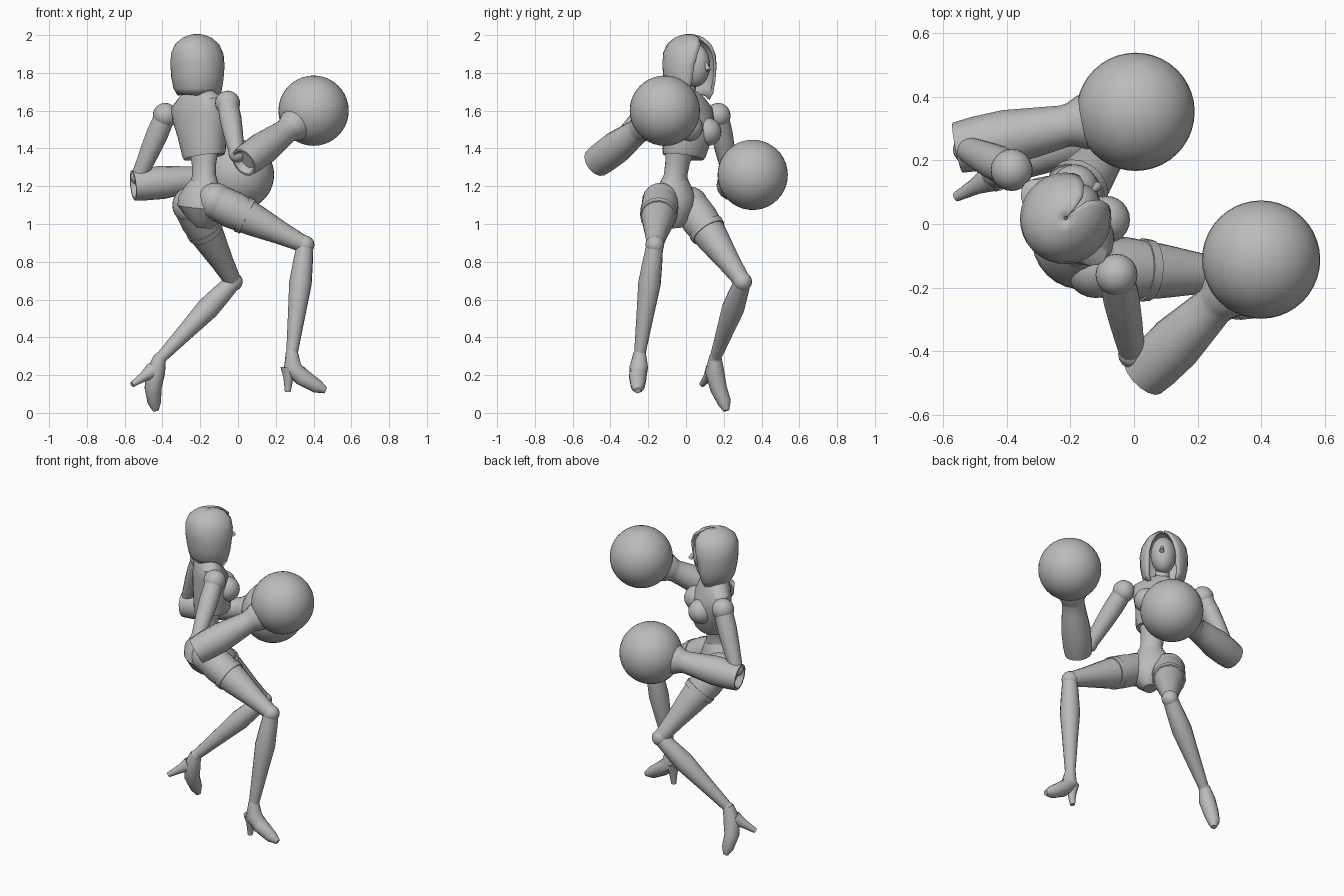
import bpy, bmesh, math
from mathutils import Vector, Matrix

cube = bpy.data.objects.get("Cube")
if cube:
    bpy.data.objects.remove(cube)

grey = bpy.data.materials.new("plain_grey")
grey.use_nodes = True
grey.diffuse_color = (0.5, 0.5, 0.5, 1)
grey.node_tree.nodes["Principled BSDF"].inputs["Base Color"].default_value = (0.5, 0.5, 0.5, 1)

# The figure faces diagonally: FRONT is its facing, SIDE runs across the shoulders
FRONT = Vector((1, 1, 0)).normalized()
SIDE = Vector((-1, 1, 0)).normalized()
UP = Vector((0, 0, 1))


def finish(name, bm, angle=35):
    bmesh.ops.recalc_face_normals(bm, faces=bm.faces)
    mesh = bpy.data.meshes.new(name)
    bm.to_mesh(mesh)
    bm.free()
    mesh.materials.append(grey)
    ob = bpy.data.objects.new(name, mesh)
    bpy.context.collection.objects.link(ob)
    bpy.ops.object.select_all(action='DESELECT')
    ob.select_set(True)
    bpy.context.view_layer.objects.active = ob
    bpy.ops.object.shade_smooth_by_angle(angle=math.radians(angle))
    return ob


def skin(name, rings, closed=True, caps=True, angle=35):
    """Join a stack of point rings into a surface."""
    bm = bmesh.new()
    vs = [[bm.verts.new(p) for p in ring] for ring in rings]
    n = len(rings[0])
    for a, b in zip(vs, vs[1:]):
        for i in range(n if closed else n - 1):
            j = (i + 1) % n
            bm.faces.new((a[i], a[j], b[j], b[i]))
    if caps:
        bm.faces.new(vs[0])
        bm.faces.new(vs[-1])
    return finish(name, bm, angle)


def sweep(name, points, radii, axis=None, sides=16):
    """Round tube along a path; a fixed axis keeps all rings parallel."""
    pts = [Vector(p) for p in points]
    rings = []
    for k, (p, r) in enumerate(zip(pts, radii)):
        t = axis or (pts[min(k + 1, len(pts) - 1)] - pts[max(k - 1, 0)]).normalized()
        u = t.cross(SIDE + UP * 0.3).normalized()
        v = t.cross(u)
        rings.append([p + r * (math.cos(a) * u + math.sin(a) * v)
                      for a in (math.tau * i / sides for i in range(sides))])
    return skin(name, rings)


def limb(name, a, b, profile):
    """Straight limb from a to b; profile holds (fraction, radius)."""
    a, b = Vector(a), Vector(b)
    return sweep(name, [a.lerp(b, t) for t, _ in profile],
                 [r for _, r in profile], (b - a).normalized())


def ball(name, centre, size, segs=24):
    """Ellipsoid with sizes along SIDE, FRONT and UP."""
    sx, sy, sz = size if isinstance(size, tuple) else (size,) * 3
    bm = bmesh.new()
    bmesh.ops.create_uvsphere(bm, u_segments=segs, v_segments=segs // 2, radius=1)
    rot = Matrix((SIDE, FRONT, UP)).transposed().to_4x4()
    bm.transform(Matrix.Translation(centre) @ rot @ Matrix.Diagonal((sx, sy, sz, 1)))
    return finish(name, bm, 60)


def body(name, sections, tilt, sides=24):
    """Loft of ellipses (x, y, z, half width, half depth), leaning sideways."""
    rings = []
    for x, y, z, w, d in sections:
        ring = []
        for i in range(sides):
            a = math.tau * i / sides
            s = w * math.cos(a)
            ring.append(Vector((x, y, z - tilt * s)) + SIDE * s + FRONT * d * math.sin(a))
        rings.append(ring)
    return skin(name, rings)


# Torso: cropped top with a flared hem, bust, narrow waist and pelvis
body("cropped_top", [(-.18, -.03, 1.38, .06, .055), (-.18, -.015, 1.355, .115, .1),
                     (-.18, -.01, 1.37, .122, .107), (-.19, .01, 1.48, .145, .115),
                     (-.205, .01, 1.57, .17, .105), (-.22, .005, 1.64, .175, .08),
                     (-.22, .005, 1.69, .11, .06), (-.215, .005, 1.71, .05, .045)], .17)
for side, s in (("left", -1), ("right", 1)):
    ball(side + "_bust", Vector((-.19, .01, 1.5)) + SIDE * s * .07 + FRONT * .075 - UP * s * .012,
         (.075, .075, .075))
body("waist", [(-.18, -.065, 1.2, .085, .075), (-.18, -.055, 1.26, .066, .058),
               (-.18, -.045, 1.32, .07, .06), (-.18, -.03, 1.4, .085, .07)], .05)
body("pelvis", [(-.175, -.065, .98, .035, .05), (-.18, -.07, 1.02, .08, .09),
                (-.19, -.075, 1.09, .14, .12), (-.19, -.075, 1.14, .135, .115),
                (-.185, -.065, 1.2, .095, .085), (-.18, -.06, 1.23, .075, .068)], -.1)

# Head: neck, face, nose and open hood
limb("neck", (-.215, 0, 1.66), (-.2, .025, 1.8), [(0, .05), (.4, .042), (1, .042)])
face = Vector((-.185, .048, 1.84))
ball("face", face, (.075, .085, .115))
limb("nose", face + FRONT * .075 + UP * .02, face + FRONT * .1 - UP * .025, [(0, .006), (1, .014)])

rings = []
for z, w, d, gap in [(1.685, .1, .1, 48), (1.72, .122, .118, 44), (1.78, .133, .13, 38),
                     (1.85, .136, .138, 35), (1.905, .126, .138, 29), (1.95, .1, .122, 20),
                     (1.98, .065, .085, 8), (1.994, .035, .045, 3), (2.0, .005, .005, 1)]:
    ring = []
    for i in range(25):
        a = math.radians(gap + (360 - 2 * gap) * i / 24)
        drop = .035 * max(0, math.cos(a)) * (2 - z) / .3
        ring.append(Vector((-.215, .018, z - drop)) + FRONT * d * math.cos(a) + SIDE * w * math.sin(a))
    rings.append(ring)
hood = skin("hood", rings, closed=False, caps=False)
shell = hood.modifiers.new("thickness", 'SOLIDIFY')
shell.thickness = .014
shell.offset = 0

# Arms: shoulder ball, upper arm, elbow, bell-shaped cuff and round glove
arms = {"left": ((-.055, -.16, 1.64), (-.005, -.41, 1.37), (.03, -.475, 1.325), (.4, -.112, 1.6)),
        "right": ((-.385, .17, 1.575), (-.525, .235, 1.25), (-.555, .24, 1.205), (.005, .353, 1.26))}
for side, (shoulder, elbow, cuff, glove) in arms.items():
    ball(side + "_shoulder", shoulder, .066)
    limb(side + "_upper_arm", shoulder, elbow, [(0, .055), (.3, .058), (.6, .052), (1, .04)])
    ball(side + "_elbow", elbow, .045, 16)
    limb(side + "_forearm_cuff", cuff, glove,
         [(.06, .05), (0, .068), (0, .08), (.1, .086), (.28, .088), (.5, .073),
          (.6, .066), (.64, .07), (.7, .086), (.8, .085)])
    ball(side + "_glove", glove, .186, 40)

# Legs: thigh with band, knee, calf, ankle and heeled shoe
legs = {"left": ((-.12, -.135, 1.12), (.355, -.165, .89), (.285, -.245, .31)),
        "right": ((-.25, .02, 1.1), (-.025, .3, .695), (-.41, .155, .29))}
for side, (hip, knee, ankle) in legs.items():
    ball(side + "_hip", hip, .098)
    limb(side + "_thigh", hip, knee, [(0, .095), (.2, .1), (.45, .085), (.75, .06), (1, .044)])
    limb(side + "_thigh_band", hip, knee, [(.3, .09), (.3, .1), (.36, .097), (.36, .085)])
    ball(side + "_knee", knee, .05, 16)
    limb(side + "_calf", knee, ankle, [(0, .044), (.15, .052), (.35, .06), (.6, .048), (1, .03)])
    ball(side + "_ankle", ankle, .034, 16)

sweep("left_shoe", [(.285, -.245, .32), (.287, -.25, .24), (.34, -.255, .19),
                    (.42, -.255, .14), (.465, -.255, .118)], [.032, .05, .047, .037, .016])
sweep("right_shoe", [(-.412, .155, .3), (-.435, .152, .22), (-.45, .172, .13),
                     (-.443, .203, .055), (-.435, .213, .012)], [.032, .05, .045, .036, .016])
limb("left_heel", (.27, -.25, .24), (.263, -.25, .11), [(0, .045), (.45, .026), (1, .015)])
limb("right_heel", (-.45, .145, .225), (-.56, .085, .15), [(0, .045), (.45, .026), (1, .015)])
